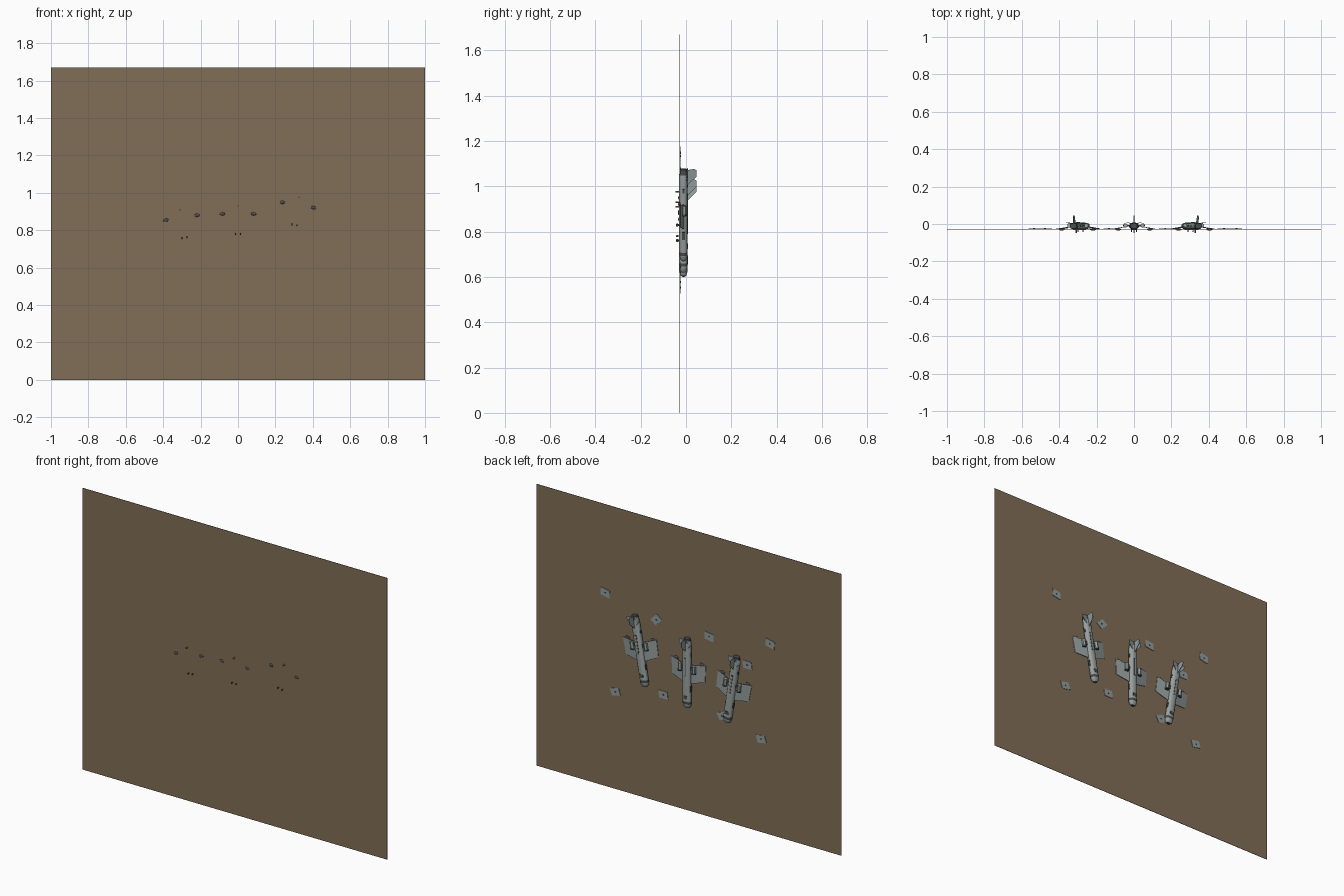
import bpy, bmesh, math
from mathutils import Matrix, Vector

cube = bpy.data.objects.get("Cube")
if cube:
    bpy.data.objects.remove(cube)


def make_material(name, r, g, b):
    m = bpy.data.materials.new(name)
    m.use_nodes = True
    m.diffuse_color = (r, g, b, 1)
    m.node_tree.nodes["Principled BSDF"].inputs["Base Color"].default_value = (r, g, b, 1)
    return m


EARTH = make_material("earth brown", 0.22, 0.155, 0.095)
GREY = make_material("airframe grey", 0.32, 0.36, 0.35)
DARK = make_material("dark grey", 0.07, 0.075, 0.075)
PALE = make_material("pale panel grey", 0.29, 0.33, 0.33)
ORANGE = make_material("signal orange", 0.5, 0.16, 0.04)


def finish(bm, name, mats, frame, smooth=False):
    bmesh.ops.recalc_face_normals(bm, faces=bm.faces)
    mesh = bpy.data.meshes.new(name)
    bm.to_mesh(mesh)
    bm.free()
    for m in mats:
        mesh.materials.append(m)
    ob = bpy.data.objects.new(name, mesh)
    bpy.context.collection.objects.link(ob)
    ob.matrix_world = frame
    if smooth:
        bpy.ops.object.select_all(action='DESELECT')
        ob.select_set(True)
        bpy.context.view_layer.objects.active = ob
        bpy.ops.object.shade_smooth_by_angle()
    return ob


def box(name, center, size, mat, frame):
    bm = bmesh.new()
    bmesh.ops.create_cube(bm, size=1, matrix=Matrix.Translation(center) @ Matrix.Diagonal((*size, 1)))
    return finish(bm, name, [mat], frame)


def slab(name, outline, thick, mat, frame):
    """Prism between the outline and its copy moved along the thick vector."""
    bm = bmesh.new()
    face = bm.faces.new([bm.verts.new(p) for p in outline])
    new = bmesh.ops.extrude_face_region(bm, geom=[face])["geom"]
    bmesh.ops.translate(bm, vec=thick, verts=[v for v in new if isinstance(v, bmesh.types.BMVert)])
    bm.faces.ensure_lookup_table()
    return finish(bm, name, [mat], frame)


def ellipsoid(name, center, size, mat, frame):
    bm = bmesh.new()
    bmesh.ops.create_uvsphere(bm, u_segments=12, v_segments=8, radius=1,
                              matrix=Matrix.Translation(center) @ Matrix.Diagonal((*size, 1)))
    return finish(bm, name, [mat], frame, True)


def tube(name, center, radius, length, mat, frame, axis='Z', tip=1.0):
    bm = bmesh.new()
    turn = Matrix.Rotation(math.pi / 2, 4, 'X') if axis == 'Y' else Matrix()
    bmesh.ops.create_cone(bm, cap_ends=True, segments=12, radius1=radius, radius2=radius * tip,
                          depth=length, matrix=Matrix.Translation(center) @ turn)
    return finish(bm, name, [mat], frame, True)


def fuselage(frame):
    # nose at -z, tail at +z: (height, width scale, depth scale)
    stations = [(-.205, .5, .5), (-.197, .82, .8), (-.18, 1, 1), (-.165, 1, 1),
                (.15, 1, 1), (.18, .9, .95), (.205, .7, .8)]
    n = 16
    bm = bmesh.new()
    rings = []
    for z, w, d in stations:
        ring = []
        for i in range(n):
            a = 2 * math.pi * i / n
            c, s = math.cos(a), math.sin(a)
            x = math.copysign(abs(c) ** .8, c) * .025 * w
            y = math.copysign(abs(s) ** .8, s) * .018 * d - .011
            ring.append(bm.verts.new((x, y, z)))
        rings.append(ring)
    for k, (a, b) in enumerate(zip(rings, rings[1:])):
        for i in range(n):
            f = bm.faces.new((a[i], a[(i + 1) % n], b[(i + 1) % n], b[i]))
            f.material_index = 1 if k in (2, 5) else 0
    for ring in (rings[0], rings[-1]):
        bm.faces.new(ring).material_index = 1
    finish(bm, "fuselage", [GREY, DARK], frame, True)


def aircraft(x, z, tilt):
    frame = Matrix.Translation((x, 0, z)) @ Matrix.Rotation(math.radians(tilt), 4, 'Y')
    fuselage(frame)
    # Top hatch slit and nose window plates
    box("top_hatch", (0, .007, .04), (.010, .003, .11), DARK, frame)
    box("hatch_cover", (0, .008, .04), (.006, .003, .10), GREY, frame)
    box("nose_window", (0, .006, -.14), (.022, .004, .02), DARK, frame)
    # Tail fin
    slab("tail_fin", [(-.0015, -.002, .12), (-.0015, .008, .135), (-.0015, .046, .172),
                      (-.0015, .046, .2), (-.0015, .036, .206), (-.0015, -.002, .2)],
         (.003, 0, 0), PALE, frame)
    # Belly aerial
    tube("belly_aerial", (0, -.036, .105), .0035, .022, ORANGE, frame, 'Y')
    for side in (-1, 1):
        word = "left_" if side > 0 else "right_"
        # Drooped, swept wing with tip pod
        slab(word + "wing", [(side * .02, -.012, -.06), (side * .108, -.027, -.035),
                             (side * .112, -.027, .065), (side * .085, -.024, .06),
                             (side * .02, -.012, .05)], (0, .003, 0), PALE, frame)
        ellipsoid(word + "tip_pod", (side * .084, -.029, .063), (.016, .006, .009), DARK, frame)
        # Engine nacelle, intake and pylon
        tube(word + "engine", (side * .046, -.008, .03), .011, .04, GREY, frame)
        tube(word + "engine_intake", (side * .046, -.008, .008), .012, .008, DARK, frame)
        box(word + "engine_pylon", (side * .032, -.009, .03), (.022, .006, .022), DARK, frame)
        # Side windows and hatch
        box(word + "side_door", (side * .0245, -.011, -.09), (.004, .012, .035), DARK, frame)
        box(word + "rear_window", (side * .0245, -.011, .11), (.004, .010, .02), DARK, frame)
        # Tailplane
        slab(word + "tailplane", [(side * .012, .002, .15), (side * .04, .006, .18),
                                  (side * .04, .006, .203), (side * .012, .002, .2)],
             (0, .003, 0), PALE, frame)
        # Main wheel leg
        tube(word + "wheel_leg", (side * .014, -.034, -.045), .002, .02, DARK, frame, 'Y')
        ellipsoid(word + "wheel", (side * .014, -.039, -.045), (.003, .005, .005), DARK, frame)


# Upright ground board
box("ground_board", (0, -.03, .835), (2, .002, 1.67), EARTH, Matrix())

# Three aircraft with noses down
aircraft(.31, .873, 9.8)
aircraft(0, .825, 0)
aircraft(-.293, .805, -8.8)

# Scattered loose panels: x, z, turn in degrees
panels = [(.548, 1.148, -10), (.213, 1.077, 45), (-.134, 1.069, -8), (-.534, 1.133, -12),
          (.482, .578, 12), (.167, .644, 0), (-.22, .622, 20), (-.475, .553, 10), (-.384, .968, 0)]
for px, pz, turn in panels:
    place = Matrix.Translation((px, -.027, pz)) @ Matrix.Rotation(math.radians(turn), 4, 'Y')
    slab("loose_panel", [(-.032, 0, -.022), (.026, 0, -.022), (.032, 0, .022), (-.026, 0, .022)],
         (0, .003, 0), PALE, place)
    tube("panel_bolt", (0, .003, 0), .005, .003, DARK, place, 'Y')
